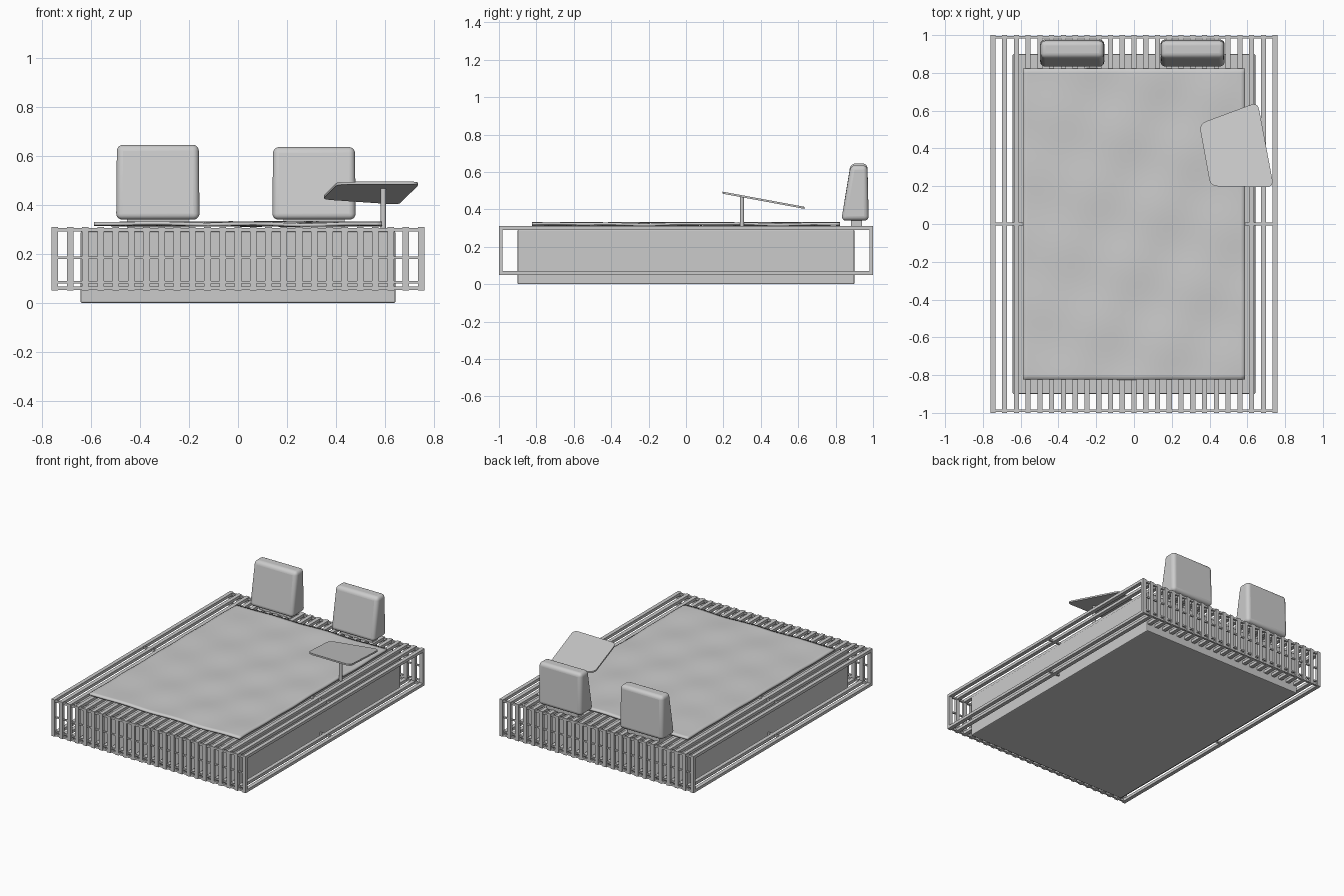
import bpy, bmesh, math
from mathutils import Vector

if "Cube" in bpy.data.objects:
    bpy.data.objects.remove(bpy.data.objects["Cube"])


def new_object(name, bm):
    bmesh.ops.recalc_face_normals(bm, faces=bm.faces)
    me = bpy.data.meshes.new(name)
    bm.to_mesh(me)
    bm.free()
    ob = bpy.data.objects.new(name, me)
    bpy.context.collection.objects.link(ob)
    return ob


def add_box(bm, x0, x1, y0, y1, z0, z1):
    verts = bmesh.ops.create_cube(bm, size=1)["verts"]
    for v in verts:
        v.co = Vector(((x0 + x1) / 2 + v.co.x * (x1 - x0),
                       (y0 + y1) / 2 + v.co.y * (y1 - y0),
                       (z0 + z1) / 2 + v.co.z * (z1 - z0)))


def prism(bm, bottom, top):
    # Joins two matching outlines into a closed solid
    a = [bm.verts.new(p) for p in bottom]
    b = [bm.verts.new(p) for p in top]
    bm.faces.new(a)
    bm.faces.new(b)
    for i in range(len(a)):
        j = (i + 1) % len(a)
        bm.faces.new((a[i], a[j], b[j], b[i]))


def bevel(ob, width, segments):
    m = ob.modifiers.new("bevel", "BEVEL")
    m.width, m.segments = width, segments
    m.limit_method = "ANGLE"


def smooth(ob, angle=40):
    bpy.ops.object.select_all(action="DESELECT")
    ob.select_set(True)
    bpy.context.view_layer.objects.active = ob
    bpy.ops.object.shade_smooth_by_angle(angle=math.radians(angle))


# Inner base block
bm = bmesh.new()
add_box(bm, -0.642, 0.642, -0.9, 0.9, 0, 0.292)
bevel(new_object("base_block", bm), 0.006, 2)

# Slatted cage: 25 rectangular loops
bm = bmesh.new()
for i in range(25):
    x = -0.747 + i * 1.494 / 24
    a, b = x - 0.0135, x + 0.0135
    outer = [(-1, 0.05), (1, 0.05), (1, 0.31), (-1, 0.31)]
    inner = [(-0.98, 0.07), (0.98, 0.07), (0.98, 0.29), (-0.98, 0.29)]
    rings = [[bm.verts.new((sx, y, z)) for y, z in ring]
             for sx, ring in ((a, outer), (b, outer), (b, inner), (a, inner))]
    for r in range(4):
        p, q = rings[r], rings[(r + 1) % 4]
        for k in range(4):
            n = (k + 1) % 4
            bm.faces.new((p[k], p[n], q[n], q[k]))
new_object("slat_loops", bm)

# Cross rods tying the loops together
bm = bmesh.new()
for y, z, r in [(s * 0.989, z, r) for s in (-1, 1)
                for z, r in ((0.299, 0.007), (0.185, 0.005), (0.084, 0.005), (0.06, 0.007))] \
        + [(0, 0.299, 0.007), (0, 0.06, 0.007)]:
    add_box(bm, -0.747, 0.747, y - r, y + r, z - r, z + r)
new_object("cross_rods", bm)

# Gently rippled mattress cover
bm = bmesh.new()
bmesh.ops.create_grid(bm, x_segments=48, y_segments=64, size=1)
for v in bm.verts:
    x, y = v.co.x * 0.588, v.co.y * 0.824
    ripple = math.sin(9 * x + 5 * y) * math.sin(13 * y - 4 * x + 1) + 0.5 * math.sin(17 * x - 8 * y)
    v.co = Vector((x, y, 0.329 + 0.003 * ripple))
cover = new_object("mattress_cover", bm)
m = cover.modifiers.new("thickness", "SOLIDIFY")
m.thickness = 0.014
m.offset = -1
smooth(cover)

# Back cushions with mounting stubs
for side, cx, top in (("left", -0.327, 0.645), ("right", 0.31, 0.636)):
    bm = bmesh.new()
    prism(bm,
          [(cx + sx * 0.17, y, 0.34) for sx, y in ((-1, 0.83), (1, 0.83), (1, 0.977), (-1, 0.977))],
          [(cx + sx * 0.167, y, top) for sx, y in ((-1, 0.88), (1, 0.88), (1, 0.97), (-1, 0.97))])
    cushion = new_object(side + "_back_cushion", bm)
    bevel(cushion, 0.025, 5)
    smooth(cushion)
    bm = bmesh.new()
    add_box(bm, cx - 0.125, cx + 0.125, 0.882, 0.94, 0.305, 0.345)
    new_object(side + "_cushion_mount", bm)

# Tilted side table top with rounded corners
corners = [Vector(c) for c in ((0.345, 0.53), (0.405, 0.20), (0.74, 0.195), (0.655, 0.645))]
outline = []
for i, c in enumerate(corners):
    p = c + (corners[i - 1] - c).normalized() * 0.04
    q = c + (corners[(i + 1) % 4] - c).normalized() * 0.04
    for k in range(6):
        t = k / 5
        outline.append(p * (1 - t) ** 2 + c * 2 * t * (1 - t) + q * t * t)


def tilt(y):
    return 0.496 - 0.185 * (y - 0.19)


bm = bmesh.new()
prism(bm, [(p.x, p.y, tilt(p.y) - 0.011) for p in outline],
      [(p.x, p.y, tilt(p.y)) for p in outline])
smooth(new_object("side_table_top", bm), 30)

# Side table post
bpy.ops.mesh.primitive_cylinder_add(vertices=24, radius=0.011, depth=0.165,
                                    location=(0.593, 0.3, 0.3875))
post = bpy.context.object
post.name = "side_table_post"
smooth(post)
